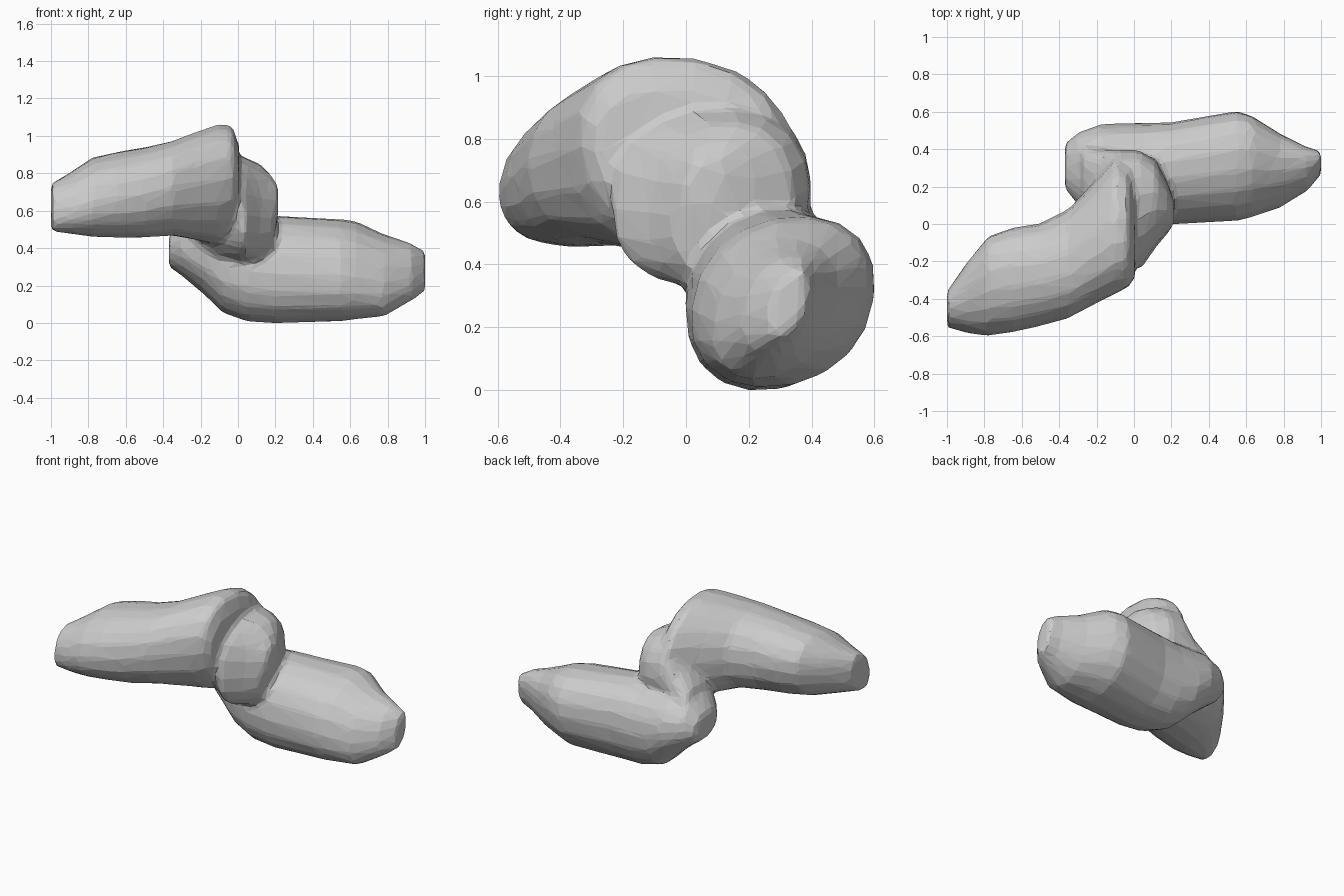
import bpy, bmesh, math

if "Cube" in bpy.data.objects:
    bpy.data.objects.remove(bpy.data.objects["Cube"])

SIDES = 18

# Loft rounded sections along x; each row is x, y min, y max, z min, z max.
# The sections lean from tilt0 at the first row to tilt1 at the last.
def loft(name, rows, tilt0, tilt1, power=0.92):
    bm = bmesh.new()
    soft = lambda v: math.copysign(abs(v) ** power, v)
    rings = []
    for k, (x, y0, y1, z0, z1) in enumerate(rows):
        tilt = tilt0 + (tilt1 - tilt0) * k / (len(rows) - 1)
        ring = []
        for i in range(SIDES):
            a = 2 * math.pi * i / SIDES - tilt / 2
            y = (y0 + y1) / 2 + (y1 - y0) / 2 * soft(math.cos(a))
            z = (z0 + z1) / 2 + (z1 - z0) / 2 * soft(math.sin(a + tilt))
            ring.append(bm.verts.new((x, y, z)))
        rings.append(ring)
    for r, s in zip(rings, rings[1:]):
        for i in range(SIDES):
            j = (i + 1) % SIDES
            bm.faces.new((r[i], r[j], s[j], s[i]))
    bm.faces.new(rings[0][::-1])
    bm.faces.new(rings[-1])
    bmesh.ops.recalc_face_normals(bm, faces=bm.faces)
    mesh = bpy.data.meshes.new(name)
    bm.to_mesh(mesh)
    bm.free()
    ob = bpy.data.objects.new(name, mesh)
    bpy.context.collection.objects.link(ob)
    return ob

# Upper lobe reaching left and forward
upper = loft("upper_lobe", [
    (-1.0, -.555, -.36, .49, .745), (-.89, -.585, -.2, .475, .81),
    (-.78, -.6, -.065, .46, .885), (-.65, -.58, -.02, .455, .915),
    (-.5, -.545, .005, .455, .94), (-.35, -.505, .08, .465, .975),
    (-.22, -.435, .22, .44, 1.025), (-.1, -.375, .37, .41, 1.065),
    (-.03, -.34, .34, .44, 1.055), (.005, -.29, .28, .5, .95)], 0.32, -0.25)

# Knobbly bridge between the lobes
bridge = loft("bridge", [
    (-.28, .1, .42, .36, .6), (-.18, .0, .4, .34, .72),
    (-.08, -.15, .4, .34, .9), (.03, -.25, .395, .33, .89),
    (.12, -.12, .34, .33, .85), (.18, -.05, .22, .38, .79),
    (.215, .0, .12, .58, .73)], 0.1, 0.15)

# Lower lobe reaching right and back
lower = loft("lower_lobe", [
    (-.37, .19, .43, .30, .47), (-.3, .1, .49, .25, .55),
    (-.18, .045, .535, .15, .58), (-.08, .02, .54, .05, .58),
    (.05, -.002, .54, .005, .575), (.2, -.002, .545, -.003, .575),
    (.55, .015, .605, .008, .555), (.63, .035, .58, .02, .545),
    (.78, .085, .485, .035, .475), (.93, .18, .41, .12, .425),
    (1.0, .265, .39, .165, .385)], -0.2, 0.45)

# Fuse into one faceted body
bpy.ops.object.select_all(action='DESELECT')
for ob in (upper, bridge, lower):
    ob.select_set(True)
bpy.context.view_layer.objects.active = upper
bpy.ops.object.join()
body = bpy.context.object
body.name = "twisted_body"
fuse = body.modifiers.new("fuse", 'REMESH')
fuse.mode = 'VOXEL'
fuse.voxel_size = 0.022
blend = body.modifiers.new("blend", 'SMOOTH')
blend.factor = 0.5
blend.iterations = 3
facets = body.modifiers.new("facets", 'DECIMATE')
facets.ratio = 0.07
